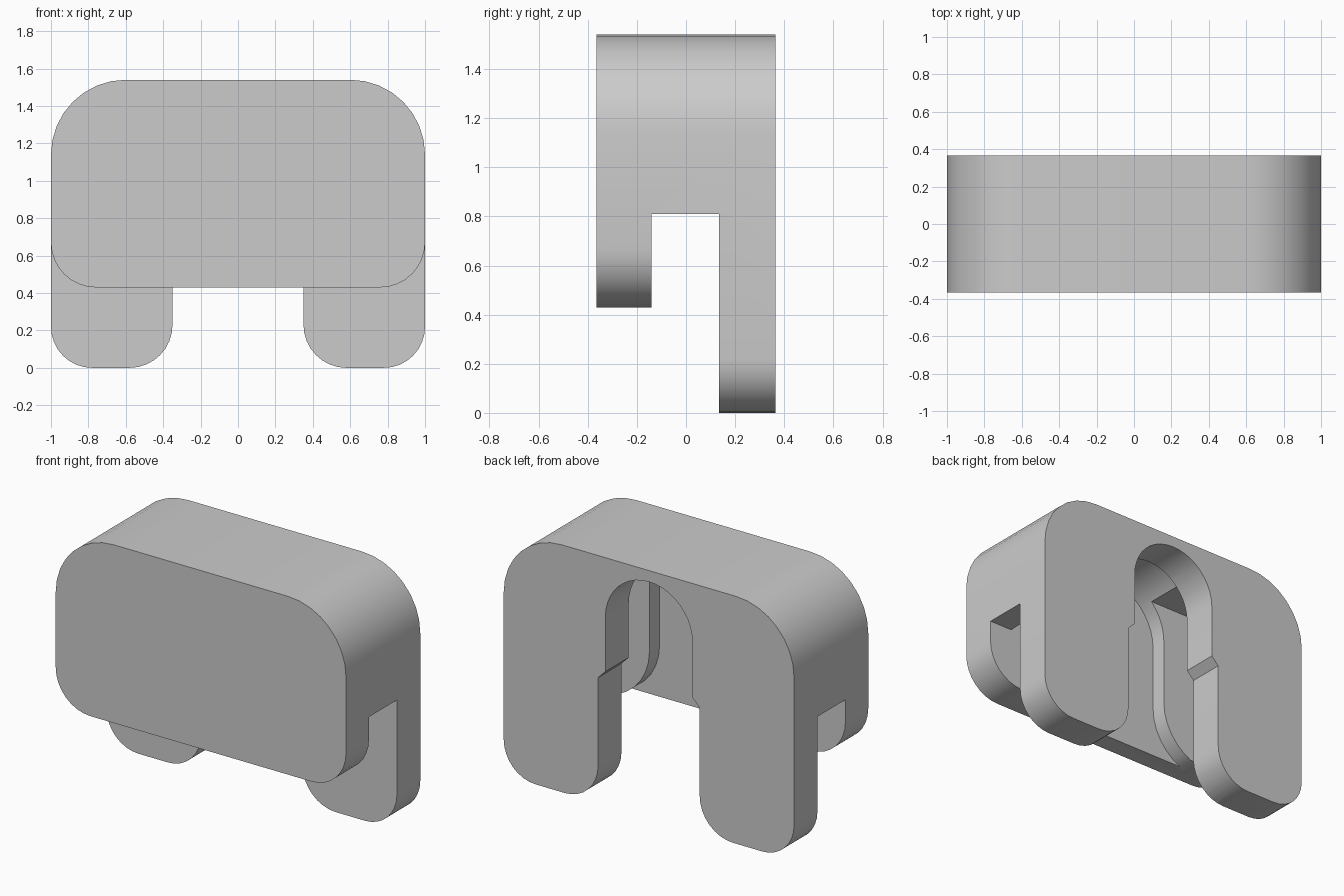
import bpy, bmesh, math

cube = bpy.data.objects.get("Cube")
if cube:
    bpy.data.objects.remove(cube, do_unlink=True)


def arc(cx, cz, r, start, end, steps=8):
    angles = [math.radians(start + (end - start) * i / steps) for i in range(steps + 1)]
    return [(cx + r * math.cos(a), cz + r * math.sin(a)) for a in angles]


def slab(name, half, y0, y1):
    """Mirror a half profile (bottom to top, x >= 0) and extrude it along y."""
    outline = half + [(-x, z) for x, z in reversed(half) if x > 1e-5]
    bm = bmesh.new()
    face = bm.faces.new([bm.verts.new((x, y0, z)) for x, z in outline])
    grown = bmesh.ops.extrude_face_region(bm, geom=[face])["geom"]
    moved = [v for v in grown if isinstance(v, bmesh.types.BMVert)]
    bmesh.ops.translate(bm, vec=(0, y1 - y0, 0), verts=moved)
    bmesh.ops.recalc_face_normals(bm, faces=bm.faces[:])
    mesh = bpy.data.meshes.new(name)
    bm.to_mesh(mesh)
    bm.free()
    obj = bpy.data.objects.new(name, mesh)
    bpy.context.scene.collection.objects.link(obj)
    return obj


# Layers from front to back
FRONT, POCKET, GAP_FRONT, GAP_BACK, BACK = -0.365, -0.24, -0.14, 0.135, 0.365
LOW, ARCH_Z = -0.1, 1.17

# Outer block with large top corners and rounded feet
body = slab("clip_body", arc(0.78, 0.22, 0.22, -90, 0) + arc(0.6, 1.14, 0.4, 0, 90), FRONT, BACK)

cutters = [
    # Hollow between the plates, open at the sides below
    slab("gap_cutter", [(1.2, LOW), (1.2, 0.81), (0.84, 0.81), (0.84, 1.41)],
         GAP_FRONT, GAP_BACK),
    # Rounded lower edge of the front plate
    slab("front_edge_cutter", [(1.2, LOW), (1.2, 0.67)] + arc(0.76, 0.67, 0.24, 0, -90),
         FRONT - 0.1, GAP_FRONT + 0.05),
    # Flared arch pocket inside the front plate
    slab("pocket_cutter", [(0.7, LOW)] + arc(0.7, 0.75, 0.35, 270, 180)
         + arc(0, ARCH_Z, 0.35, 0, 90, 10), POCKET, GAP_BACK),
    # Stepped arch slot between the legs of the back plate
    slab("slot_cutter", [(0.58, LOW)] + arc(0.58, 0.23, 0.23, 270, 180)
         + [(0.35, 0.78), (0.3, 0.83)] + arc(0, ARCH_Z, 0.3, 0, 90, 10),
         GAP_BACK - 0.05, BACK + 0.1),
]
for cutter in cutters:
    cutter.hide_render = True
    mod = body.modifiers.new(cutter.name, "BOOLEAN")
    mod.operation = "DIFFERENCE"
    mod.solver = "EXACT"
    mod.object = cutter

# Bake the cuts and drop the helpers
depsgraph = bpy.context.evaluated_depsgraph_get()
result = bpy.data.meshes.new_from_object(body.evaluated_get(depsgraph))
body.modifiers.clear()
body.data = result
for cutter in cutters:
    bpy.data.objects.remove(cutter, do_unlink=True)

# Plain grey material
grey = bpy.data.materials.new("light_grey")
grey.use_nodes = True
colour = (0.6, 0.6, 0.6, 1)
grey.diffuse_color = colour
grey.node_tree.nodes["Principled BSDF"].inputs["Base Color"].default_value = colour
body.data.materials.clear()
body.data.materials.append(grey)

# Smooth curves with crisp edges
bpy.ops.object.select_all(action="DESELECT")
body.select_set(True)
bpy.context.view_layer.objects.active = body
bpy.ops.object.shade_smooth_by_angle(angle=math.radians(30))
